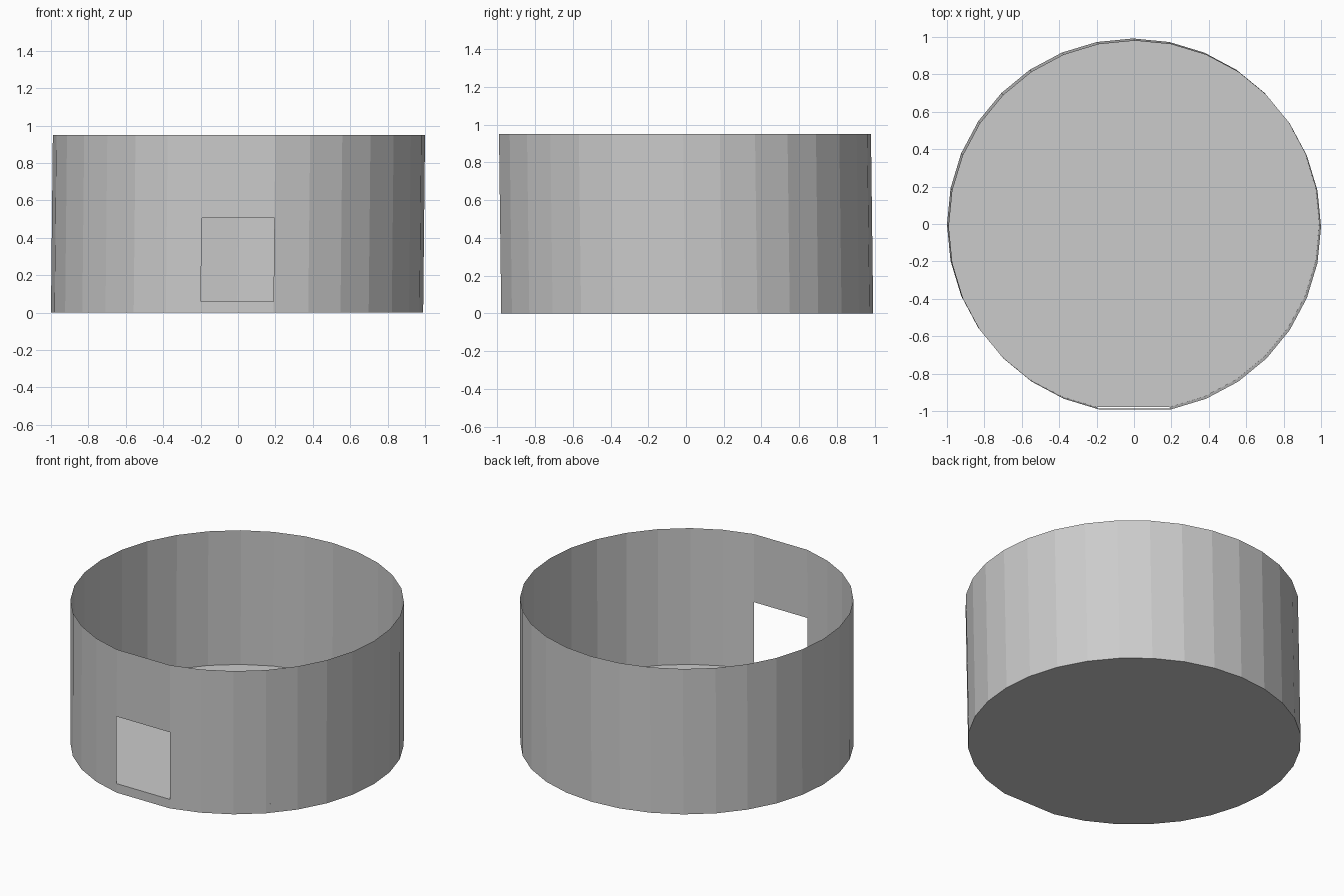
import bpy, bmesh, math

if "Cube" in bpy.data.objects:
    bpy.data.objects.remove(bpy.data.objects["Cube"])

SIDES, R = 32, 0.995

def ring(bm, z):
    # slightly leaning 32-gon with the front-most corner left out (flat front)
    t = z / 0.95
    dx, dy = -0.005 + 0.01 * t, -0.003 - 0.012 * t
    return [bm.verts.new((R * math.cos(a) + dx, R * math.sin(a) + dy, z))
            for a in (-math.pi / 2 + 2 * math.pi * i / SIDES for i in range(1, SIDES))]

def tube(name, heights, open_level=None, caps=False):
    bm = bmesh.new()
    rings = [ring(bm, z) for z in heights]
    n = len(rings[0])
    for level, (lo, hi) in enumerate(zip(rings, rings[1:])):
        for i in range(n):
            # the last side is the flat front panel
            if level == open_level and i == n - 1:
                continue
            j = (i + 1) % n
            bm.faces.new((lo[i], lo[j], hi[j], hi[i]))
    if caps:
        bm.faces.new(rings[0][::-1])
        bm.faces.new(rings[-1])
    mesh = bpy.data.meshes.new(name)
    bm.to_mesh(mesh)
    bm.free()
    ob = bpy.data.objects.new(name, mesh)
    bpy.context.collection.objects.link(ob)
    return ob

# solid floor slab
tube("floor_slab", [0, 0.06], caps=True)
# thin round wall with the doorway opening at the front
tube("round_wall", [0.06, 0.505, 0.95], open_level=0)
